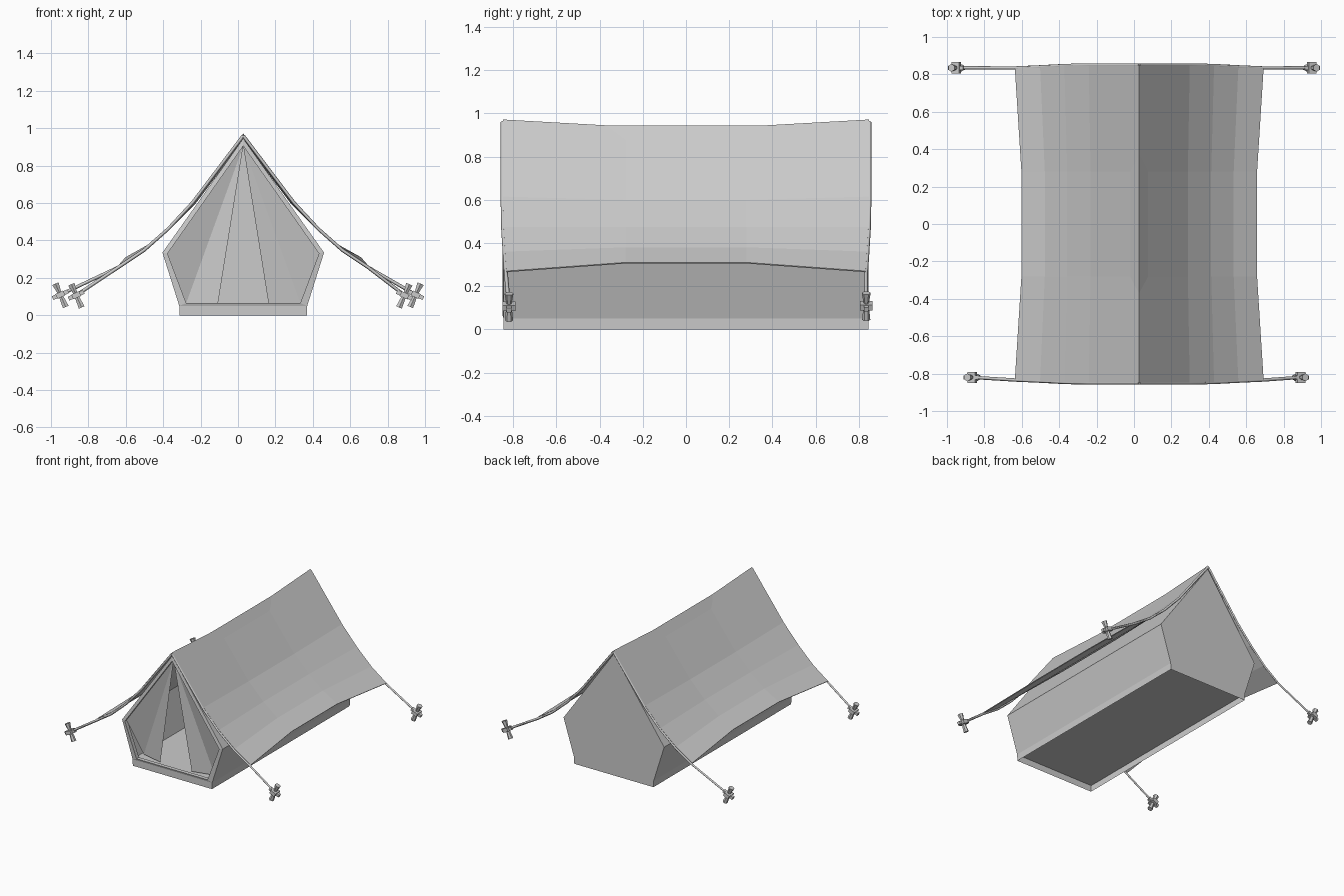
import bpy, bmesh, math
from mathutils import Vector

if "Cube" in bpy.data.objects:
    bpy.data.objects.remove(bpy.data.objects["Cube"])

CX = 0.028  # tent centre line


def mesh_object(name, verts, faces):
    me = bpy.data.meshes.new(name)
    me.from_pydata(verts, [], faces)
    bm = bmesh.new()
    bm.from_mesh(me)
    bmesh.ops.recalc_face_normals(bm, faces=bm.faces)
    bm.to_mesh(me)
    bm.free()
    ob = bpy.data.objects.new(name, me)
    bpy.context.collection.objects.link(ob)
    return ob


def loop(half, y):
    # mirror a half profile (bottom to apex) into a closed loop
    right = [(CX + x, y, z) for x, z in half]
    left = [(CX - x, y, z) for x, z in reversed(half) if x > 0]
    return right + left


# body: walls, back wall, front rim and recess of the doorway
outer = [(0.34, 0.0), (0.342, 0.05), (0.432, 0.335), (0, 0.945)]
inner = [(0.305, 0.065), (0.405, 0.33), (0, 0.905)]
back, front = loop(outer, 0.845), loop(outer, -0.845)
rim, recess = loop(inner, -0.85), loop(inner, -0.82)
verts = back + front + rim + recess
faces = [tuple(range(7))]
for i in range(6):
    faces.append((i, i + 1, i + 8, i + 7))
faces.append((7, 8, 12, 13))                     # front skirt
for i in range(5):
    j = (i + 1) % 5
    faces.append((8 + i, 8 + j, 14 + j, 14 + i))    # rim
    faces.append((14 + i, 14 + j, 19 + j, 19 + i))  # recess
mesh_object("tent_body", verts, faces)

# floor, raised inside the skirt
mesh_object("floor", [(CX + sx * 0.342, sy * 0.845, 0.05)
                      for sx, sy in ((-1, -1), (1, -1), (1, 1), (-1, 1))], [(0, 1, 2, 3)])

# door flaps, folded once on each side
for side, tag in ((-1, "left"), (1, "right")):
    pts = [(0, -0.83, 0.905), (0.405, -0.83, 0.33), (0.305, -0.76, 0.065), (0.135, -0.80, 0.065)]
    mesh_object("door_flap_" + tag, [(CX + side * x, y, z) for x, y, z in pts],
                [(0, 1, 2), (0, 2, 3)])

# sagging fly sheet: columns across, four rows along y
ends = [(0, 0.972), (0.27, 0.615), (0.40, 0.475), (0.53, 0.36), (0.665, 0.27)]
mids = [(0, 0.94), (0.26, 0.60), (0.385, 0.475), (0.505, 0.38), (0.63, 0.31)]
end_y = [0.848, 0.848, 0.845, 0.838, 0.832]
rows = []
for s, prof, y in ((-1, ends, None), (-1, mids, 0.28), (1, mids, 0.28), (1, ends, None)):
    half = [(x, s * (y or end_y[k]), z) for k, (x, z) in enumerate(prof)]
    rows.append([(CX - x, v, z) for x, v, z in half[:0:-1]] + [(CX + x, v, z) for x, v, z in half])
n = len(rows[0])
fly = mesh_object("fly_sheet", [p for r in rows for p in r],
                  [(r * n + c, r * n + c + 1, (r + 1) * n + c + 1, (r + 1) * n + c)
                   for r in range(3) for c in range(n - 1)])
mod = fly.modifiers.new("thickness", 'SOLIDIFY')
mod.thickness = 0.006


# guy ropes: square tubes following the fly edge down to the pegs
def rope(name, pts, radius=0.009):
    cu = bpy.data.curves.new(name, 'CURVE')
    cu.dimensions = '3D'
    cu.bevel_depth = radius
    cu.bevel_resolution = 0
    cu.use_fill_caps = True
    sp = cu.splines.new('POLY')
    sp.points.add(len(pts) - 1)
    for p, co in zip(sp.points, pts):
        p.co = (*co, 1)
    ob = bpy.data.objects.new(name, cu)
    bpy.context.collection.objects.link(ob)


# peg: tapered stake, flared head, crossbar and a small block
def peg(name, loc, side):
    bm = bmesh.new()

    def cone(r1, r2, depth, z):
        geo = bmesh.ops.create_cone(bm, cap_ends=True, segments=6, radius1=r1, radius2=r2, depth=depth)
        bmesh.ops.translate(bm, verts=geo["verts"], vec=(0, 0, z))

    def box(size):
        geo = bmesh.ops.create_cube(bm, size=1)
        bmesh.ops.scale(bm, verts=geo["verts"], vec=size)

    cone(0.019, 0.012, 0.075, -0.034)
    cone(0.010, 0.021, 0.065, 0.032)
    box((0.09, 0.022, 0.022))
    box((0.045, 0.06, 0.028))
    me = bpy.data.meshes.new(name)
    bm.to_mesh(me)
    bm.free()
    ob = bpy.data.objects.new(name, me)
    ob.location = loc
    ob.rotation_euler = (0, side * math.radians(24), 0)
    bpy.context.collection.objects.link(ob)


pegs = {("front", "left"): (-0.865, -0.82, 0.107), ("front", "right"): (0.89, -0.82, 0.107),
        ("back", "left"): (-0.95, 0.835, 0.11), ("back", "right"): (0.95, 0.835, 0.11)}
for (end, tag), loc in pegs.items():
    sx = -1 if tag == "left" else 1
    sy = -1 if end == "front" else 1
    path = [(CX + sx * x, sy * (y + 0.002), z - 0.012) for (x, z), y in zip(ends, end_y)]
    rope("guy_rope_%s_%s" % (end, tag), path + [loc])
    peg("peg_%s_%s" % (end, tag), Vector(loc), sx)
